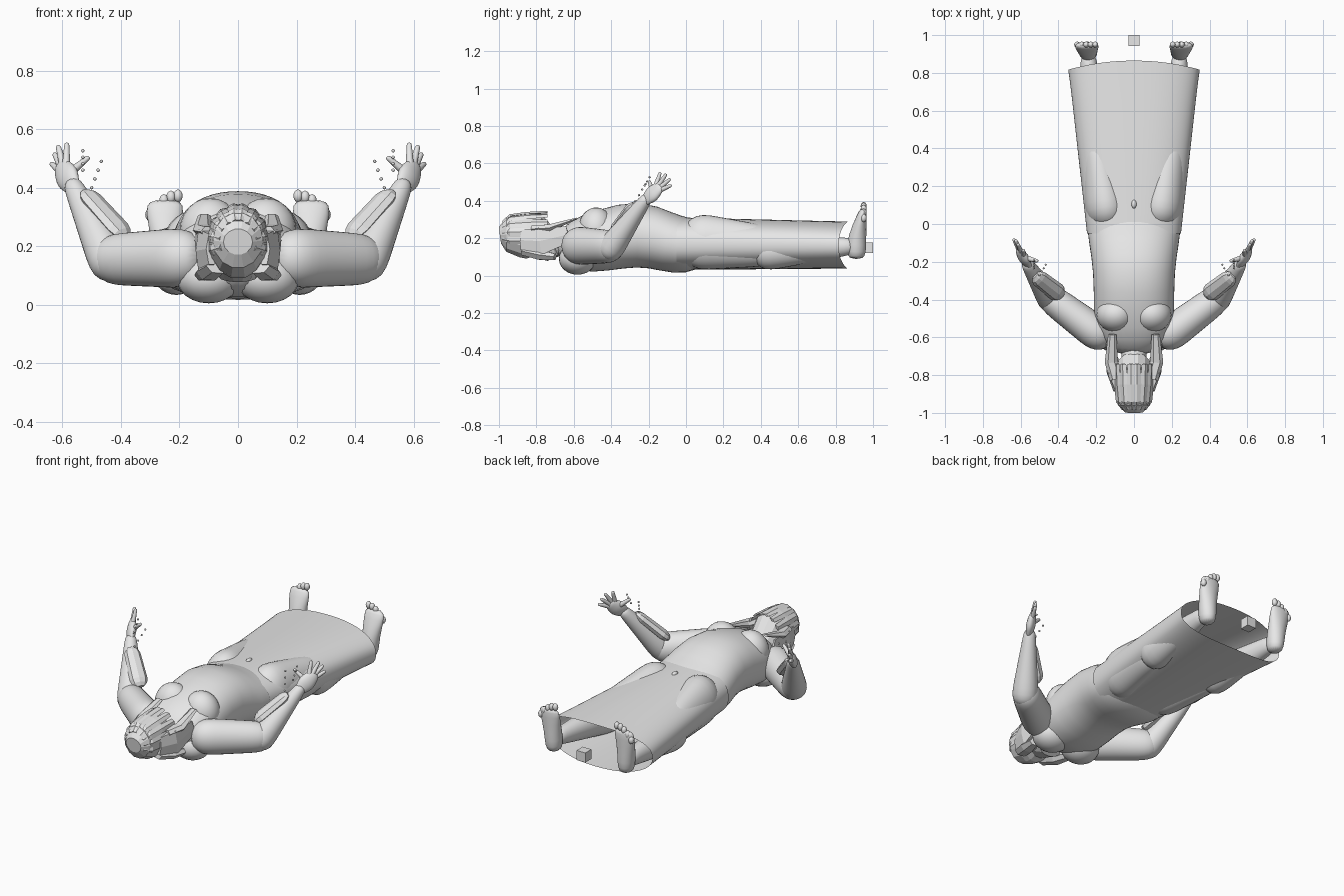
import bpy, bmesh, math
from mathutils import Vector

cube = bpy.data.objects.get("Cube")
if cube:
    bpy.data.objects.remove(cube)

shade = .8
grey = bpy.data.materials.new("plain_grey")
grey.use_nodes = True
grey.diffuse_color = (shade, shade, shade, 1)
grey.node_tree.nodes["Principled BSDF"].inputs["Base Color"].default_value = grey.diffuse_color


def finish(name, bm, smooth=True, mirror=False, rounded=False):
    bmesh.ops.recalc_face_normals(bm, faces=bm.faces)
    for face in bm.faces:
        face.smooth = smooth
    mesh = bpy.data.meshes.new(name)
    bm.to_mesh(mesh)
    bm.free()
    mesh.materials.append(grey)
    part = bpy.data.objects.new(name, mesh)
    bpy.context.collection.objects.link(part)
    if mirror:
        part.modifiers.new("Mirror", "MIRROR").use_mirror_merge = False
    if rounded:
        subdivision = part.modifiers.new("Subdivision", "SUBSURF")
        subdivision.levels = subdivision.render_levels = 1
    return part


def loft(name, sections, ref=(1, 0, 0), sides=16, power=2, caps=True, smooth=True, mirror=False):
    """Join rings given as (centre, radius along ref, radius across)."""
    bm = bmesh.new()
    centres = [Vector(centre) for centre, along, across in sections]
    last = len(centres) - 1
    rings = []
    for i, (centre, along, across) in enumerate(sections):
        tangent = (centres[min(i + 1, last)] - centres[max(i - 1, 0)]).normalized()
        u = Vector(ref)
        u = (u - tangent * u.dot(tangent)).normalized()
        v = tangent.cross(u)
        ring = []
        for k in range(sides):
            angle = math.tau * k / sides
            c, s = (math.copysign(abs(w) ** (2 / power), w)
                    for w in (math.cos(angle), math.sin(angle)))
            ring.append(bm.verts.new(centres[i] + u * along * c + v * across * s))
        rings.append(ring)
    for a, b in zip(rings, rings[1:]):
        for k in range(sides):
            j = (k + 1) % sides
            bm.faces.new((a[k], a[j], b[j], b[k]))
    if caps:
        bm.faces.new(rings[0])
        bm.faces.new(rings[-1])
    return finish(name, bm, smooth, mirror, rounded=smooth)


def body(name, rows, **options):
    """Loft along y from rows of (y, half width, bottom, top)."""
    return loft(name, [((0, y, (low + high) / 2), width, (high - low) / 2)
                       for y, width, low, high in rows], **options)


def limb(name, start, end, r_start, r_end, flat=1, bulge=0, **options):
    """Mirrored, round-ended tapering limb between two points."""
    start, end = Vector(start), Vector(end)
    axis = (end - start).normalized()
    sections = []
    for push, scale in ((-.9, .45), (-.5, .85)):
        sections.append((start + axis * push * r_start, r_start * scale, r_start * scale * flat))
    for i in range(5):
        t = i / 4
        r = r_start + (r_end - r_start) * t + bulge * math.sin(math.pi * t)
        sections.append((start.lerp(end, t), r, r * flat))
    for push, scale in ((.5, .85), (.9, .45)):
        sections.append((end + axis * push * r_end, r_end * scale, r_end * scale * flat))
    return loft(name, sections, mirror=True, **options)


def ball(name, centre, size, mirror=False, segments=24):
    bm = bmesh.new()
    bmesh.ops.create_uvsphere(bm, u_segments=segments, v_segments=segments // 2, radius=1)
    for vert in bm.verts:
        vert.co = Vector(c + s * k for c, s, k in zip(centre, size, vert.co))
    return finish(name, bm, True, mirror)


# Torso, from the neck base to the hips
body("torso", [(-.7, .08, .09, .21), (-.6, .21, .01, .3), (-.45, .215, .02, .355),
               (-.25, .215, .05, .415), (-.1, .24, .02, .335), (0, .255, 0, .315),
               (.15, .2, .07, .27)], sides=24, power=2.2)
ball("chest_mounds", (.095, -.48, .25), (.105, .095, .115), mirror=True)
ball("shoulder_blades", (.1, -.58, .09), (.11, .1, .085), mirror=True)
ball("navel", (0, .105, .305), (.014, .024, .014), segments=12)

# Long open skirt that flares to a curved hem
rows = []
for i in range(9):
    t = i / 8
    rows.append((-.05 + .89 * t, .25 + .1 * t, .03 + .007 * t, .312 - .022 * t))
skirt = body("skirt", rows, sides=32, power=2.4, caps=False)
for vert in skirt.data.vertices:
    if vert.co.y > .8:
        vert.co.y += .025 - .4 * vert.co.x ** 2

# Legs, whose thighs and calves press through the skirt
limb("thighs", (.145, .08, .18), (.195, .4, .16), .12, .09, flat=1.28)
limb("calves", (.21, .44, .13), (.24, .86, .155), .095, .045, flat=1.1)

# Upright feet
loft("feet", [((.24, .91, .088), .03, .035), ((.24, .91, .12), .05, .055),
              ((.245, .915, .21), .05, .05), ((.25, .94, .32), .067, .027),
              ((.25, .95, .36), .06, .016)], mirror=True)
for i in range(5):
    ball(f"toes_{i + 1}", (.205 + .024 * i, .95, .372 - .004 * i * i),
         (.016, .016, .022), mirror=True, segments=12)

# Arms, bent up at the elbow
limb("upper_arms", (.2, -.575, .16), (.42, -.41, .155), .105, .09, flat=.9, ref=(0, 0, 1))
limb("forearms", (.44, -.4, .15), (.56, -.22, .4), .075, .035, ref=(1, -1, 0))
limb("forearm_guards", (.41, -.36, .26), (.5, -.29, .36), .05, .045, flat=.6,
     ref=(1, -1, 0), sides=8, smooth=False)

# Hands with spread fingers
limb("palms", (.568, -.21, .41), (.597, -.155, .46), .036, .04, flat=.55, bulge=.01,
     ref=(.6, .45, -.65))
palm = Vector((.588, -.175, .44))
fingertips = {"thumbs": (.515, -.195, .5), "index_fingers": (.585, -.14, .545),
              "middle_fingers": (.613, -.11, .537), "ring_fingers": (.625, -.09, .512),
              "little_fingers": (.635, -.085, .48)}
for name, tip in fingertips.items():
    limb(name, palm.lerp(Vector(tip), .3), tip, .016, .01, sides=8, ref=(1, .2, 0))

# Small beads floating beside each palm
for i in range(4):
    for row, x, z in (("outer", .5 - .011 * i, .4 + .03 * i), ("inner", .53, .46 + .022 * i)):
        ball(f"{row}_beads_{i + 1}", (x, -.27 + .6 * (z - .4), z), (.006, .006, .006), True, 8)

# Neck, face and nose
body("neck", [(-.8, .06, .12, .25), (-.72, .06, .11, .235), (-.64, .085, .08, .25)])
ball("face", (0, -.85, .225), (.083, .125, .108))
ball("nose", (0, -.81, .325), (.013, .03, .014), segments=12)

# Faceted hair: crown and swept strands
body("hair_crown", [(-.995, .05, .17, .26), (-.96, .085, .125, .315), (-.88, .1, .095, .333),
                    (-.81, .1, .08, .333), (-.75, .09, .07, .26), (-.71, .065, .06, .13)],
     sides=14, smooth=False)
for i in range(5):
    angle = .15 + .42 * i
    s, c = math.sin(angle), math.cos(angle)
    strand = []
    for y, reach, width in ((-.98, .6, .012), (-.94, .9, .02), (-.85, 1, .024), (-.74, 1.05, .018)):
        strand.append(((.1 * s * reach, y, .215 + .12 * c * reach), width, .007))
    loft(f"hair_strands_{i + 1}", strand, ref=(c, 0, -s), sides=4, smooth=False, mirror=True)

# Loose locks over the chest, beside the neck and behind it
loft("long_locks", [((.095, -.82, .25), .035, .02), ((.12, -.73, .255), .035, .022),
                    ((.115, -.585, .305), .022, .006)], sides=6, smooth=False, mirror=True)
loft("side_locks", [((.09, -.88, .19), .02, .06), ((.125, -.78, .185), .02, .085),
                    ((.14, -.63, .22), .008, .05)], sides=6, smooth=False, mirror=True)
loft("back_locks", [((.07, -.87, .13), .04, .025), ((.1, -.78, .11), .045, .03),
                    ((.12, -.7, .1), .03, .02)], sides=6, smooth=False, mirror=True)

# Small block between the feet
bm = bmesh.new()
bmesh.ops.create_cube(bm, size=.058)
bmesh.ops.translate(bm, verts=bm.verts, vec=(0, .971, .149))
finish("foot_block", bm, smooth=False)
